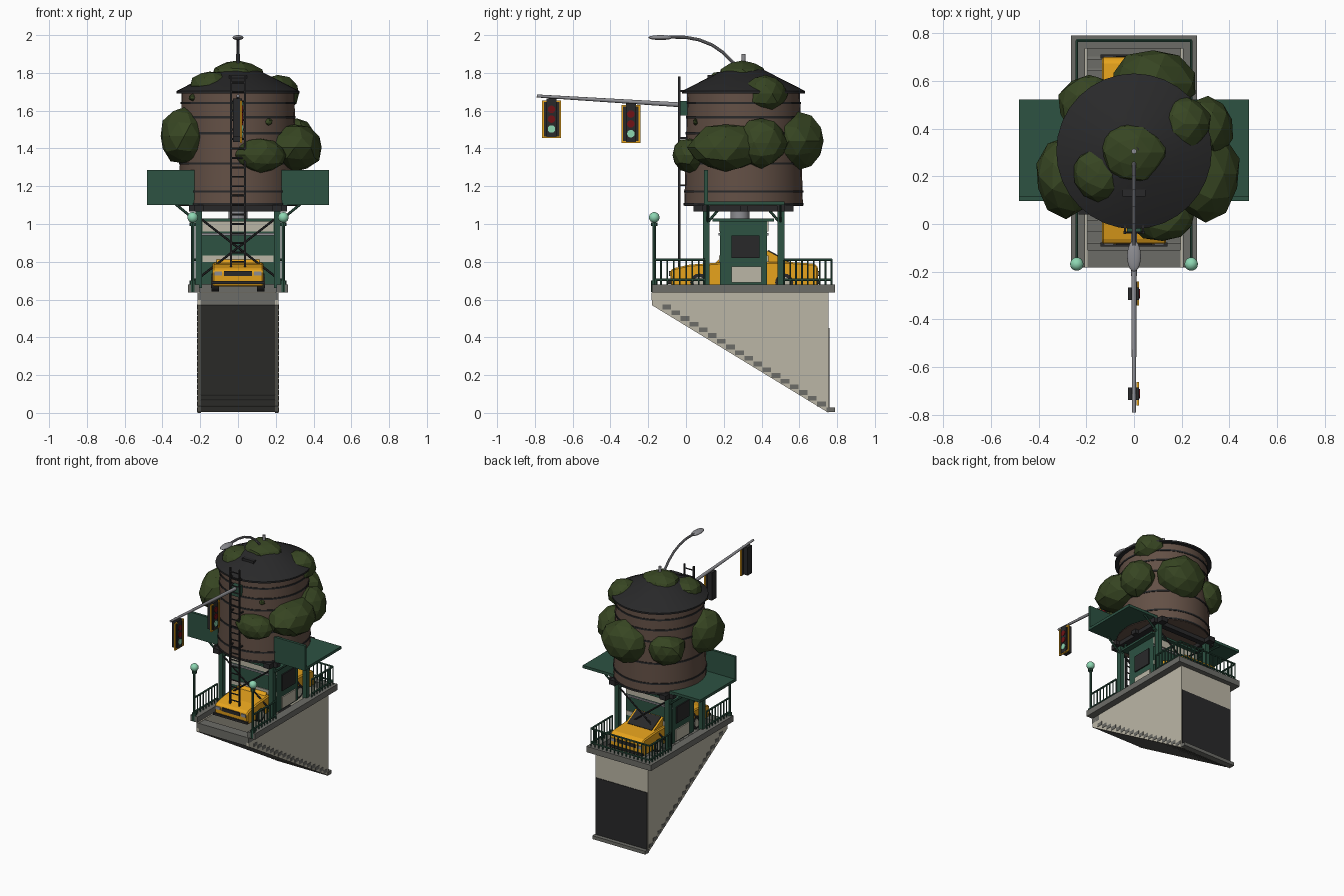
import bpy, bmesh, math, random
from mathutils import Vector, Matrix

if "Cube" in bpy.data.objects:
    bpy.data.objects.remove(bpy.data.objects["Cube"])
random.seed(4)

def mat(name, r, g, b):
    m = bpy.data.materials.new(name)
    m.diffuse_color = (r, g, b, 1)
    m.use_nodes = True
    m.node_tree.nodes["Principled BSDF"].inputs["Base Color"].default_value = m.diffuse_color
    return m

BROWN = mat("tank brown", .125, .08, .06)
GREEN = mat("painted green", .026, .085, .055)
YELLOW = mat("taxi yellow", .80, .37, .012)
LEAF = mat("foliage green", .038, .06, .016)
BEIGE = mat("tile beige", .50, .47, .38)
STONE = mat("concrete grey", .15, .15, .135)
DARK = mat("charcoal", .022, .022, .023)
MINT = mat("lamp mint", .27, .68, .45)
RED = mat("signal red", .16, .006, .008)
STEEL = mat("steel grey", .27, .27, .29)

def finish(name, bm, m, smooth=False):
    bmesh.ops.recalc_face_normals(bm, faces=bm.faces)
    me = bpy.data.meshes.new(name)
    bm.to_mesh(me)
    bm.free()
    me.materials.append(m)
    o = bpy.data.objects.new(name, me)
    bpy.context.collection.objects.link(o)
    if smooth:
        bpy.ops.object.select_all(action='DESELECT')
        o.select_set(True)
        bpy.context.view_layer.objects.active = o
        bpy.ops.object.shade_smooth_by_angle(angle=math.radians(35))
    return o

def add_box(bm, x0, x1, y0, y1, z0, z1):
    M = Matrix.Translation(((x0+x1)/2, (y0+y1)/2, (z0+z1)/2)) @ Matrix.Diagonal((x1-x0, y1-y0, z1-z0, 1))
    bmesh.ops.create_cube(bm, size=1, matrix=M)

def boxes(name, m, *bs):
    bm = bmesh.new()
    for b in bs:
        add_box(bm, *b)
    return finish(name, bm, m)

def add_tube(bm, a, b, r0, r1=None, n=8):
    a, b = Vector(a), Vector(b)
    d = b - a
    M = Matrix.Translation((a+b)/2) @ d.to_track_quat('Z', 'Y').to_matrix().to_4x4()
    bmesh.ops.create_cone(bm, cap_ends=True, segments=n, radius1=r0, radius2=r0 if r1 is None else r1,
                          depth=d.length, matrix=M)

def tubes(name, m, segs, r, n=8, smooth=False):
    bm = bmesh.new()
    for a, b in segs:
        add_tube(bm, a, b, r, n=n)
    return finish(name, bm, m, smooth)

def prism(name, m, pts, x0, x1):
    """Extrude a (y, z) profile along x."""
    bm = bmesh.new()
    f = bm.faces.new([bm.verts.new((x0, y, z)) for y, z in pts])
    g = bmesh.ops.extrude_face_region(bm, geom=[f])
    bmesh.ops.translate(bm, vec=(x1-x0, 0, 0), verts=[v for v in g['geom'] if isinstance(v, bmesh.types.BMVert)])
    return finish(name, bm, m)

def cone(name, m, z0, z1, r0, r1, n=32, y=.305):
    bm = bmesh.new()
    add_tube(bm, (0, y, z0), (0, y, z1), r0, r1, n)
    return finish(name, bm, m, True)

def ball(name, m, c, s, sub=2, jitter=0.0, smooth=False):
    bm = bmesh.new()
    bmesh.ops.create_icosphere(bm, subdivisions=sub, radius=1)
    for v in bm.verts:
        k = 1 + random.uniform(-jitter, jitter)
        v.co = Vector(c) + Vector((v.co.x*s[0], v.co.y*s[1], v.co.z*s[2])) * k
    return finish(name, bm, m, smooth)

# Stairwell: two wedge walls, sloped underside, steps, dark exit with lintel
wedge = [(-.18, .64), (-.18, .57), (.755, 0), (.755, .64)]
for s in (-1, 1):
    prism("stair_wall", BEIGE, wedge, s*.195, s*.215)
prism("stair_underside", STONE, [(-.18, .60), (-.18, .572), (.75, .004), (.75, .03)], -.196, .196)
boxes("stair_steps", STONE, *[(-.217, .217, -.125+i*.0482, -.079+i*.0482, .548-i*.0302, .573-i*.0302) for i in range(19)])
boxes("stair_landing", STONE, (-.215, .215, -.182, -.11, .598, .637))
boxes("exit_lintel", BEIGE, (-.195, .195, .735, .755, .45, .64))
boxes("exit_opening", DARK, (-.212, .212, .752, .759, .015, .45))
boxes("curb", STONE, (-.265, -.205, -.18, .79, .637, .68), (.205, .265, -.18, .79, .637, .68),
      (-.205, .205, .735, .79, .637, .68))

# Railings round the curb
rail, bars = [], []
def fence(a, b):
    a, b = Vector(a), Vector(b)
    for z in (.705, .81):
        rail.append((a + Vector((0, 0, z)), b + Vector((0, 0, z))))
    n = max(2, round((b-a).length/.032))
    for i in range(n+1):
        p = a.lerp(b, i/n)
        bars.append((p + Vector((0, 0, .68)), p + Vector((0, 0, .81))))
for s in (-1, 1):
    fence((s*.24, -.165, 0), (s*.24, .10, 0))
    fence((s*.24, .52, 0), (s*.24, .77, 0))
fence((-.24, .77, 0), (.24, .77, 0))
tubes("railing_rails", GREEN, rail, .007, 6)
tubes("railing_bars", GREEN, bars, .0045, 6)

# Globe lamps on the front corners
for s in (-1, 1):
    tubes("lamp_post", GREEN, [((s*.24, -.168, .64), (s*.24, -.168, 1.01))], .009)
    tubes("lamp_collar", GREEN, [((s*.24, -.168, .64), (s*.24, -.168, .70)), ((s*.24, -.168, .99), (s*.24, -.168, 1.008))], .016)
    ball("lamp_globe", MINT, (s*.24, -.168, 1.035), (.028, .028, .028), 3, smooth=True)

# Taxi
hood = [(-.08, .67), (-.085, .75), (-.07, .765), (.02, .785), (.17, .795), (.53, .80), (.68, .79), (.70, .77), (.70, .67)]
body = prism("taxi_body", YELLOW, hood, -.135, .135)
bev = body.modifiers.new("bevel", 'BEVEL')
bev.width, bev.segments, bev.limit_method = .008, 1, 'ANGLE'
prism("taxi_cabin", YELLOW, [(.15, .79), (.23, .865), (.42, .865), (.55, .795)], -.115, .115)
prism("taxi_windscreen", DARK, [(.437, .862), (.545, .803), (.541, .797), (.433, .856)], -.10, .10)
boxes("taxi_grille", DARK, (-.075, .075, -.089, -.08, .725, .75), (-.075, .075, .695, .704, .725, .75))
boxes("taxi_bumpers", DARK, (-.14, .14, -.094, -.078, .682, .698), (-.14, .14, .694, .71, .682, .698))
boxes("taxi_headlights", STEEL, *[(s*.105-.02, s*.105+.02, y, y+.008, .727, .748) for s in (-1, 1) for y in (-.089, .696)])
for s in (-1, 1):
    for y in (.07, .52):
        tubes("taxi_wheel", DARK, [((s*.10, y, .69), (s*.139, y, .69))], .048, 16, True)
        tubes("taxi_hubcap", BEIGE, [((s*.13, y, .69), (s*.142, y, .69))], .03, 16, True)

# Ticket booth
boxes("booth", GREEN, (-.19, .19, .18, .43, .68, 1.015))
boxes("booth_roof", GREEN, (-.23, .23, .14, .465, 1.013, 1.028))
for s in (-1, 1):
    boxes("booth_window", DARK, (s*.194-.004, s*.194+.004, .24, .39, .82, .94))
    boxes("booth_side_tiles", BEIGE, (s*.194-.004, s*.194+.004, .24, .40, .69, .775))
boxes("booth_tiles", BEIGE, *[(-.188, .188, y, y+.008, a, b) for y in (.174, .428) for a, b in ((.80, .832), (.96, 1.012))])
boxes("booth_trim", STEEL, *[(-.19, .19, y, y+.009, .94, .952) for y in (.172, .429)])

# Tower legs, cross braces, beams and feed pipe
boxes("tower_legs", GREEN, *[(s*.207-.017, s*.207+.017, y-.018, y+.018, .66, 1.08) for s in (-1, 1) for y in (.107, .503)])
tubes("cross_braces", DARK, [((s*.2, y, 1.03), (-s*.2, y, .72)) for s in (-1, 1) for y in (.107, .503)], .006, 6)
tubes("knee_braces", GREEN, [((s*.207, y, 1.0), (s*.207, y+d, 1.07)) for s in (-1, 1) for y, d in ((.107, .06), (.503, -.06))], .007, 6)
boxes("tower_beams", DARK, *[(s*.207-.025, s*.207+.025, .04, .57, 1.065, 1.10) for s in (-1, 1)],
      *[(-.26, .26, y-.02, y+.02, 1.065, 1.10) for y in (.107, .305, .503)])
tubes("feed_pipe", STEEL, [((0, .285, 1.02), (0, .285, 1.10))], .05, 16, True)

# Water tank with hoops and conical roof
cone("tank", BROWN, 1.095, 1.705, .314, .298)
for z in (1.105, 1.172, 1.32, 1.48, 1.565, 1.64):
    r = .314 - .016*(z-1.095)/.61 + .004
    cone("tank_hoop", DARK, z-.006, z+.006, r, r)
cone("roof_eave", DARK, 1.692, 1.704, .326, .326)
cone("roof", DARK, 1.704, 1.86, .326, .02)
cone("roof_finial", STEEL, 1.85, 1.90, .011, .011, 12)
boxes("roof_hatch", DARK, (-.048, .048, .115, .145, 1.77, 1.79))

# Foliage clumps: centre, radii
for c, s in (((.30, .21, 1.405), (.145, .20, .125)), ((.12, .02, 1.365), (.135, .095, .09)),
             ((-.285, .20, 1.465), (.13, .17, .15)), ((.08, .59, 1.44), (.18, .14, .15)),
             ((-.19, .50, 1.42), (.13, .13, .11)), ((.31, .40, 1.43), (.11, .13, .13)),
             ((-.15, .21, 1.735), (.11, .12, .075)), ((.0, .30, 1.78), (.14, .13, .085)),
             ((.21, .42, 1.69), (.115, .115, .10))):
    ball("foliage", LEAF, c, s, 2, .06)
for x, z in ((.16, 1.54), (-.24, 1.67)):
    ball("leaf_tuft", LEAF, (x, .305-math.sqrt(.3**2-x*x), z), (.025, .015, .02), 1, .1)

# Ladder
boxes("ladder_rails", DARK, *[(s*.038-.005, s*.038+.005, -.042, -.03, .77, 1.78) for s in (-1, 1)])
tubes("ladder_rungs", DARK, [((-.038, -.036, .80+i*.05), (.038, -.036, .80+i*.05)) for i in range(20)], .005, 6)
boxes("ladder_brackets", DARK, *[(s*.038-.004, s*.038+.004, -.036, .02, z, z+.01) for s in (-1, 1) for z in (1.2, 1.45, 1.7)])

# Side canopies with upright front panels
for s in (-1, 1):
    x0, x1 = sorted((s*.23, s*.482))
    boxes("canopy", GREEN, (x0, x1, .10, .522, 1.10, 1.12))
    boxes("canopy_panel", GREEN, (x0, x1, .096, .116, 1.10, 1.285))
    tubes("canopy_braces", GREEN, [((s*.215, y, 1.01), (s*.33, y, 1.105)) for y in (.115, .50)], .007, 6)

# Signal arm and two traffic signals facing the right side
bm = bmesh.new()
add_tube(bm, (0, .02, 1.628), (0, -.79, 1.678), .013, .008, 12)
finish("signal_arm", bm, STEEL, True)
boxes("arm_bracket", GREEN, (-.03, .03, -.035, .02, 1.575, 1.65))
for y, z in ((-.712, 1.555), (-.292, 1.53)):
    boxes("signal_box", DARK, (-.026, .022, y-.026, y+.026, z-.095, z+.11))
    boxes("signal_backplate", DARK, (.010, .014, y-.048, y+.048, z-.1, z+.1))
    boxes("signal_border", YELLOW, (.010, .020, y-.05, y-.041, z-.1, z+.1), (.010, .020, y+.041, y+.05, z-.1, z+.1),
          (.010, .020, y-.05, y+.05, z-.1, z-.091), (.010, .020, y-.05, y+.05, z+.091, z+.1))
    for dz, m in ((.052, RED), (0, RED), (-.052, MINT)):
        tubes("signal_light", m, [((.015, y, z+dz), (.026, y, z+dz))], .02, 16)

# Street lamp curving forward from the roof
path = [(.31, 1.80), (.25, 1.855), (.20, 1.905), (.14, 1.947), (.07, 1.975), (0, 1.988), (-.09, 1.99)]
tubes("street_lamp_arm", STEEL, [((0, *path[i]), (0, *path[i+1])) for i in range(len(path)-1)], .0085, 10, True)
ball("street_lamp_head", STEEL, (0, -.135, 1.987), (.029, .065, .013), 3, smooth=True)
